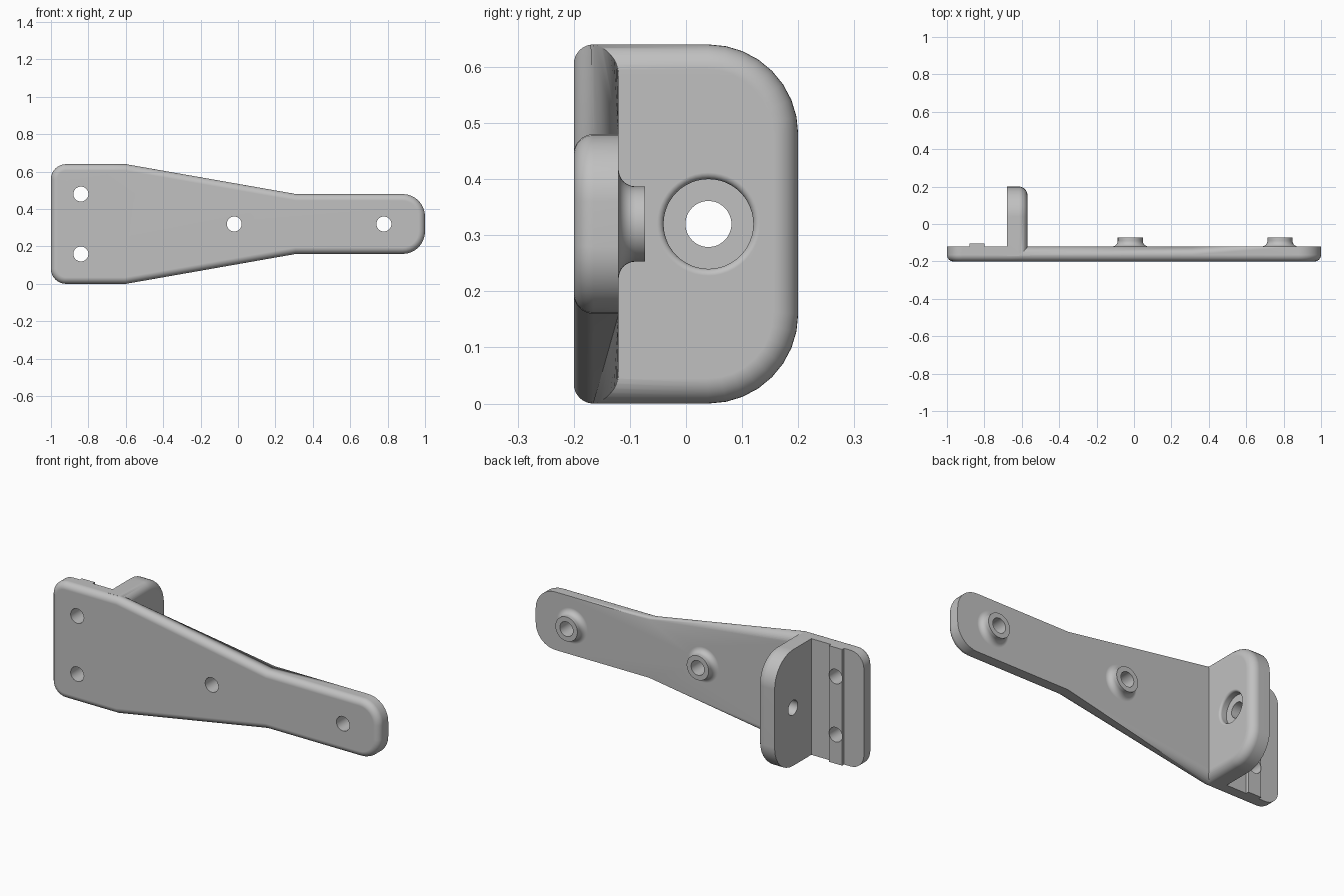
import bpy, bmesh
from math import sin, cos, pi
from mathutils import Vector

if "Cube" in bpy.data.objects:
    bpy.data.objects.remove(bpy.data.objects["Cube"])

grey = bpy.data.materials.new("bracket grey")
grey.use_nodes = True
grey.diffuse_color = (0.53, 0.53, 0.53, 1)
grey.node_tree.nodes["Principled BSDF"].inputs["Base Color"].default_value = grey.diffuse_color

STEPS = 8
ARC = [i / STEPS * pi / 2 for i in range(STEPS + 1)]


def loft(name, rings):
    """Solid through a list of point rings, capped at both ends."""
    bm = bmesh.new()
    loops = [[bm.verts.new(p) for p in ring] for ring in rings]
    n = len(loops[0])
    for a, b in zip(loops, loops[1:]):
        for i in range(n):
            j = (i + 1) % n
            bm.faces.new((a[i], a[j], b[j], b[i]))
    bm.faces.new(loops[0])
    bm.faces.new(loops[-1])
    bmesh.ops.remove_doubles(bm, verts=bm.verts, dist=1e-5)
    bmesh.ops.recalc_face_normals(bm, faces=bm.faces)
    mesh = bpy.data.meshes.new(name)
    bm.to_mesh(mesh)
    bm.free()
    mesh.materials.append(grey)
    obj = bpy.data.objects.new(name, mesh)
    bpy.context.collection.objects.link(obj)
    return obj


def outline(corners):
    """Round each (u, v, radius, far fillet) corner; return points with fillet size."""
    pts = []
    for i, (u, v, r, far) in enumerate(corners):
        p = Vector((u, v))
        if r == 0:
            pts.append((p, far))
            continue
        a = (Vector(corners[i - 1][:2]) - p).normalized() * r
        b = (Vector(corners[(i + 1) % len(corners)][:2]) - p).normalized() * r
        pts += [(p + a * (1 - sin(t)) + b * (1 - cos(t)), far) for t in ARC]
    return pts


def filleted_slab(name, pts, near, far, fillet, place):
    """Clockwise outline from depth near to far, filleted on both rims."""
    offs = []
    for i, (p, _) in enumerate(pts):
        d1 = (p - pts[i - 1][0]).normalized()
        d2 = (pts[(i + 1) % len(pts)][0] - p).normalized()
        n1, n2 = Vector((d1.y, -d1.x)), Vector((d2.y, -d2.x))
        offs.append((n1 + n2) / (1 + n1.dot(n2)))
    s = 1 if far > near else -1
    rings = []
    for t in ARC:
        rings.append([place(p + o * fillet * (1 - sin(t)), near + s * fillet * (1 - cos(t)))
                      for (p, _), o in zip(pts, offs)])
    for t in ARC:
        rings.append([place(p + o * f * (1 - cos(t)), far - s * f * (1 - sin(t)))
                      for (p, f), o in zip(pts, offs)])
    return loft(name, rings)


def lathe(name, profile, place, sides=48):
    """Spin (radius, depth) pairs."""
    return loft(name, [[place(Vector((r * cos(k * 2 * pi / sides), r * sin(k * 2 * pi / sides))), d)
                        for k in range(sides)] for r, d in profile])


def on_plate(x, z):
    return lambda p, d: (x + p.x, d, z + p.y)


def on_flange(y, z):
    return lambda p, d: (d, y + p.x, z + p.y)


def combine(target, other, operation):
    mod = target.modifiers.new(other.name, "BOOLEAN")
    mod.object, mod.operation, mod.solver = other, operation, "EXACT"
    bpy.context.view_layer.objects.active = target
    bpy.ops.object.modifier_apply(modifier=mod.name)
    bpy.data.objects.remove(other)


MID = 0.32
BACK = -0.12

# Tapered plate: upper half of the outline, then its mirror image
upper = [(-1, 0.64, 0.08, 0), (-0.66, 0.64, 0, 0), (-0.6, 0.64, 0, 0.05),
         (0.31, 0.48, 0, 0), (1, 0.48, 0.12, 0)]
lower = [(u, 2 * MID - v, r, f) for u, v, r, f in reversed(upper)]
bracket = filleted_slab("bracket", outline(upper + lower), -0.2, BACK, 0.035, on_plate(0, 0))

# Upright flange with rounded back corners
flange_pts = outline([(-0.17, 0, 0, 0), (-0.17, 0.64, 0, 0), (0.2, 0.64, 0.16, 0), (0.2, 0, 0.16, 0)])
flange = filleted_slab("flange", flange_pts, -0.57, -0.68, 0.045, on_flange(0, 0))
combine(bracket, flange, "UNION")

# Raised strip behind the two end holes
strip_pts = outline([(-0.88, 0, 0, 0), (-0.88, 0.64, 0, 0), (-0.8, 0.64, 0, 0), (-0.8, 0, 0, 0)])
combine(bracket, filleted_slab("back_strip", strip_pts, -0.15, -0.103, 0, on_plate(0, 0)), "UNION")

# Bosses with a flared foot
boss = [(0.067, -0.073)] + [(0.067 + 0.03 * (1 - cos(t)), BACK + 0.03 * (1 - sin(t))) for t in ARC]
boss.append((0.097, BACK - 0.015))
for x in (-0.02, 0.78):
    combine(bracket, lathe("boss", boss, on_plate(x, MID)), "UNION")

# Screw holes through the plate
for x, z in ((-0.84, 0.16), (-0.84, 0.48), (-0.02, MID), (0.78, MID)):
    combine(bracket, lathe("hole_cutter", [(0.04, -0.3), (0.04, 0)], on_plate(x, z)), "DIFFERENCE")

# Counterbored hole with a softened lip through the flange
bore = [(0.041, -0.8), (0.041, -0.61), (0.08, -0.61)]
bore += [(0.08 + 0.012 * (1 - cos(t)), -0.57 - 0.012 * (1 - sin(t))) for t in ARC]
bore.append((0.092, -0.5))
combine(bracket, lathe("bore_cutter", bore, on_flange(0.04, MID)), "DIFFERENCE")

# Smooth fillets, crisp edges
for o in bpy.context.selected_objects:
    o.select_set(False)
bracket.select_set(True)
bpy.context.view_layer.objects.active = bracket
bpy.ops.object.shade_smooth_by_angle(angle=pi / 6)
weighted = bracket.modifiers.new("weighted_normals", "WEIGHTED_NORMAL")
weighted.keep_sharp = True
